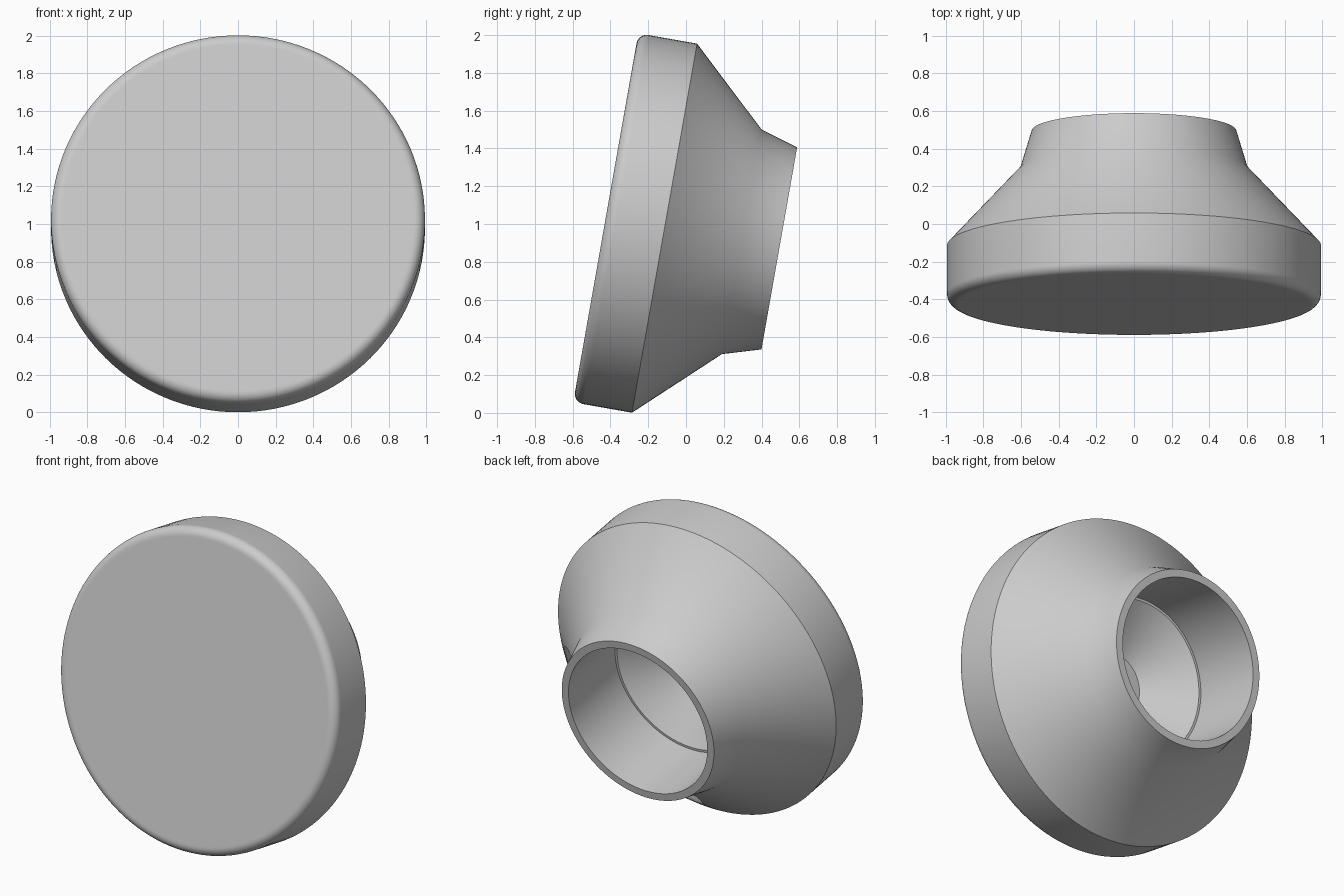
import bpy
import bmesh
from math import radians, sin, cos, pi
from mathutils import Matrix, Vector

cube = bpy.data.objects.get("Cube")
if cube:
    bpy.data.objects.remove(cube, do_unlink=True)

SEGMENTS = 128
TILT = radians(-10)
CENTRE = Vector((0, 0.164, 0.929))

grey = bpy.data.materials.new("plain_grey")
grey.use_nodes = True
colour = (0.6, 0.6, 0.6, 1)
grey.diffuse_color = colour
grey.node_tree.nodes["Principled BSDF"].inputs["Base Color"].default_value = colour


def lathe(name, profile, material):
    """Revolve (depth, radius) points about the y axis, then tilt into place."""
    bm = bmesh.new()
    verts = [bm.verts.new((0, depth, radius)) for depth, radius in profile]
    edges = [bm.edges.new(pair) for pair in zip(verts, verts[1:])]
    bmesh.ops.spin(bm, geom=verts + edges, cent=(0, 0, 0), axis=(0, 1, 0),
                   angle=2 * pi, steps=SEGMENTS, use_merge=False)
    bmesh.ops.remove_doubles(bm, verts=bm.verts, dist=0.0005)
    bmesh.ops.recalc_face_normals(bm, faces=bm.faces)
    bm.transform(Matrix.Translation(CENTRE) @ Matrix.Rotation(TILT, 4, 'X'))
    mesh = bpy.data.meshes.new(name)
    bm.to_mesh(mesh)
    bm.free()
    mesh.materials.append(material)
    obj = bpy.data.objects.new(name, mesh)
    bpy.context.collection.objects.link(obj)
    bpy.ops.object.select_all(action='DESELECT')
    obj.select_set(True)
    bpy.context.view_layer.objects.active = obj
    bpy.ops.object.shade_smooth_by_angle(angle=radians(30))
    return obj


# Flat front disc with a rounded edge
front, rim, fillet = -0.598, 0.992, 0.055
profile = [(front, 0), (front, rim - fillet - 0.01)]
for i in range(9):
    a = i / 8 * pi / 2
    profile.append((front + fillet * (1 - cos(a)), rim - fillet * (1 - sin(a))))

# Straight rim, cone and tapering neck
profile += [(-0.282, rim), (0.133, 0.604), (0.335, 0.543)]

# Neck lip, straight bore, narrow ledge and conical floor
profile += [(0.335, 0.495), (-0.15, 0.495), (-0.15, 0.48),
            (-0.36, 0.2), (-0.36, 0)]

lathe("flared_housing", profile, grey)
